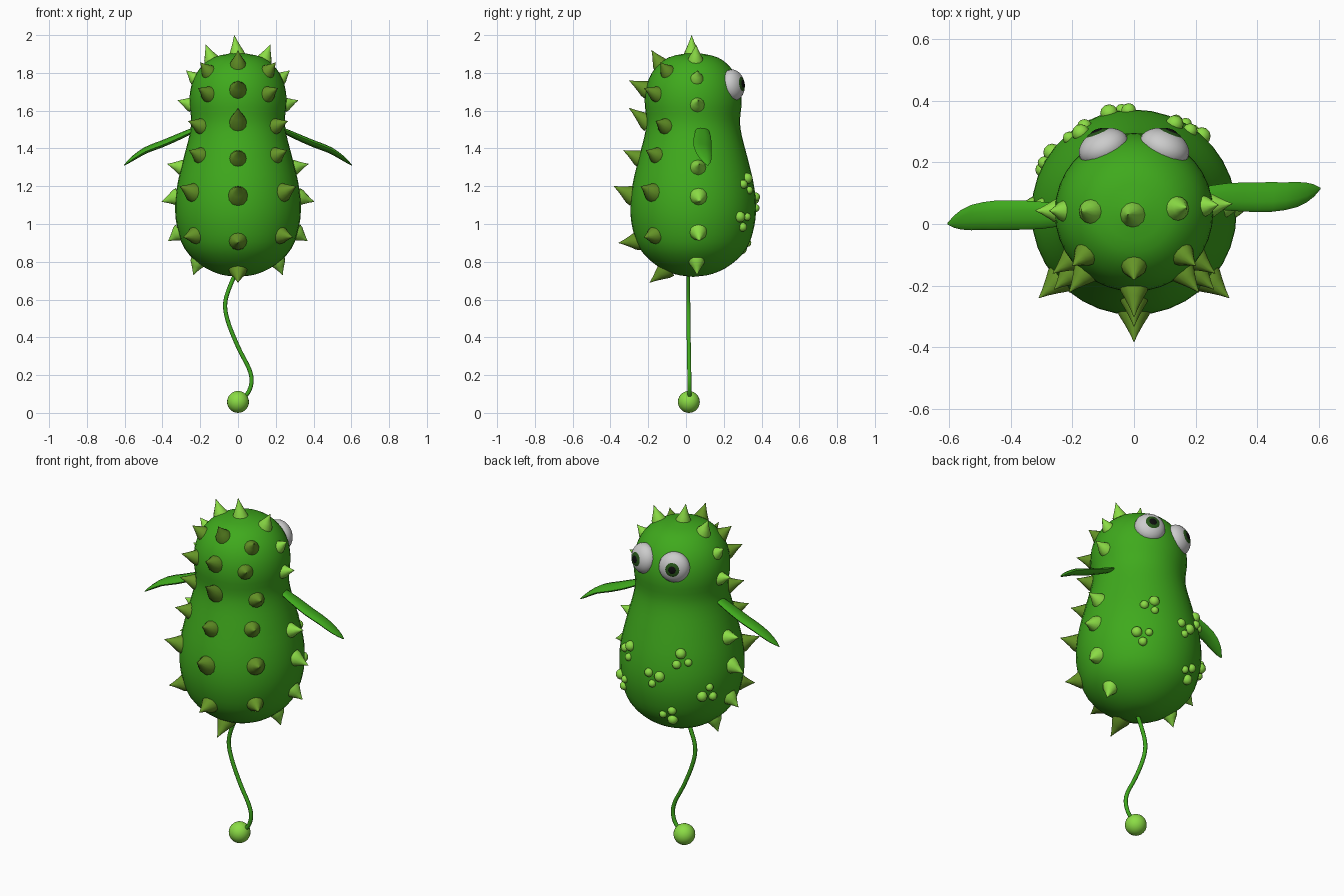
import bpy, bmesh, math
from mathutils import Vector, Matrix

if "Cube" in bpy.data.objects:
    bpy.data.objects.remove(bpy.data.objects["Cube"])

CY = 0.038  # body axis sits slightly off the origin in y


def material(name, rgb):
    m = bpy.data.materials.new(name)
    m.diffuse_color = (*rgb, 1)
    m.use_nodes = True
    m.node_tree.nodes["Principled BSDF"].inputs["Base Color"].default_value = m.diffuse_color
    return m


GREEN = material("green", (0.05, 0.40, 0.012))
LIME = material("lime", (0.26, 0.72, 0.06))
OLIVE = material("olive", (0.13, 0.30, 0.02))
WHITE = material("white", (0.75, 0.75, 0.75))
DARK = material("dark_green", (0.02, 0.09, 0.01))
BLACK = material("black", (0.004, 0.004, 0.004))


def finish(name, bm, mat, angle=50):
    bmesh.ops.recalc_face_normals(bm, faces=bm.faces)
    me = bpy.data.meshes.new(name)
    bm.to_mesh(me)
    bm.free()
    ob = bpy.data.objects.new(name, me)
    bpy.context.collection.objects.link(ob)
    me.materials.append(mat)
    bpy.ops.object.select_all(action='DESELECT')
    ob.select_set(True)
    bpy.context.view_layer.objects.active = ob
    bpy.ops.object.shade_smooth_by_angle(angle=math.radians(angle))
    return ob


def smooth_path(pts, steps):
    # Catmull-Rom through the given points
    pts = [Vector(p) for p in pts]
    ext = [2 * pts[0] - pts[1]] + pts + [2 * pts[-1] - pts[-2]]
    out = []
    for i in range(1, len(ext) - 2):
        a, b, c, d = ext[i - 1:i + 3]
        for s in range(steps):
            t = s / steps
            out.append(0.5 * (2 * b + (c - a) * t + (2 * a - 5 * b + 4 * c - d) * t * t
                              + (3 * b - a - 3 * c + d) * t ** 3))
    return out + [pts[-1]]


def loft(bm, stations, n):
    # stations: (centre, u axis, v axis); bridged ellipses with capped ends
    rings = [[bm.verts.new(Vector(c) + Vector(u) * math.cos(k * math.tau / n)
                           + Vector(v) * math.sin(k * math.tau / n)) for k in range(n)]
             for c, u, v in stations]
    for a, b in zip(rings, rings[1:]):
        for k in range(n):
            bm.faces.new((a[k], a[(k + 1) % n], b[(k + 1) % n], b[k]))
    bm.faces.new(rings[0])
    bm.faces.new(rings[-1])


def ball(bm, centre, scale, direction=(0, 0, 1), seg=16, rings=10):
    rot = Vector(direction).to_track_quat('Z', 'Y').to_matrix().to_4x4()
    m = Matrix.Translation(centre) @ rot @ Matrix.Diagonal((*scale, 1))
    bmesh.ops.create_uvsphere(bm, u_segments=seg, v_segments=rings, radius=1, matrix=m)


# Body: revolved pear-shaped profile (radius, height)
PROFILE = smooth_path([(0.001, 0.72, 0), (0.10, 0.735, 0), (0.20, 0.785, 0), (0.283, 0.87, 0),
                       (0.323, 0.985, 0), (0.333, 1.10, 0), (0.319, 1.22, 0), (0.288, 1.35, 0),
                       (0.257, 1.47, 0), (0.248, 1.55, 0), (0.257, 1.65, 0), (0.245, 1.74, 0),
                       (0.205, 1.82, 0), (0.13, 1.882, 0), (0.001, 1.91, 0)], 3)
bm = bmesh.new()
loft(bm, [((0, CY, p.y), (p.x, 0, 0), (0, p.x, 0)) for p in PROFILE], 36)
finish("body", bm, GREEN)


def on_body(deg, z, r=None):
    if r is None:
        for a, b in zip(PROFILE, PROFILE[1:]):
            if a.y <= z <= b.y:
                r = a.x + (b.x - a.x) * (z - a.y) / (b.y - a.y)
                break
    t = math.radians(deg)
    return Vector((r * math.cos(t), CY + r * math.sin(t), z))


# Spikes: slightly flared cones from the skin to a tip
def spike(bm, base, tip, rad):
    d = tip - base
    q = d.to_track_quat('Z', 'Y')
    u, v = q @ Vector((1, 0, 0)), q @ Vector((0, 1, 0))
    loft(bm, [(base + d * t, u * rad * s, v * rad * s)
              for t, s in ((-0.2, 1.05), (0.05, 0.95), (0.35, 0.62), (0.7, 0.27), (1, 0.02))], 12)


# rows: (base height, tip radius, tip height, spike radius)
BACK = [(1.85, 0.22, 1.92, 0.042), (1.715, 0.34, 1.76, 0.046), (1.545, 0.34, 1.615, 0.046),
        (1.35, 0.37, 1.39, 0.045), (1.155, 0.42, 1.20, 0.052), (0.91, 0.395, 0.90, 0.048),
        (0.755, 0.23, 0.69, 0.05)]
DIAGONAL = [(1.81, 0.265, 1.855, 0.04, -41), (1.69, 0.335, 1.72, 0.042, -51),
            (1.52, 0.33, 1.545, 0.044, -37), (1.365, 0.36, 1.39, 0.044, -44),
            (1.17, 0.415, 1.20, 0.05, -42), (0.94, 0.39, 0.93, 0.046, -42)]
SIDE = [(1.875, 0.172, 1.95, 0.04), (1.775, 0.275, 1.813, 0.034), (1.635, 0.32, 1.655, 0.038),
        (1.30, 0.375, 1.318, 0.042), (1.14, 0.405, 1.118, 0.045), (0.95, 0.37, 0.91, 0.045),
        (0.795, 0.237, 0.73, 0.042)]
bm = bmesh.new()
for zb, rt, zt, rad in BACK:
    spike(bm, on_body(-90, zb), on_body(-90, zt, rt), rad)
for zb, rt, zt, rad, a in DIAGONAL:
    for deg in (a, -180 - a):
        spike(bm, on_body(deg, zb), on_body(deg, zt, rt), rad)
finish("back_spikes", bm, OLIVE)
bm = bmesh.new()
for zb, rt, zt, rad in SIDE:
    for deg in (5, 179):
        spike(bm, on_body(deg, zb), on_body(deg, zt, rt), rad)
spike(bm, Vector((-0.005, 0.03, 1.90)), Vector((-0.02, 0.03, 2.0)), 0.042)
finish("side_spikes", bm, LIME)

# Wings: leaf-shaped, the second one turned half way round the axis
LEAF = smooth_path([(0.21, 0.087, 1.51), (0.30, 0.088, 1.468), (0.40, 0.087, 1.425),
                    (0.49, 0.09, 1.39), (0.56, 0.102, 1.345), (0.604, 0.115, 1.31)], 2)
WIDTH = [0.03, 0.038, 0.044, 0.047, 0.048, 0.048, 0.045, 0.041, 0.032, 0.02, 0.003]
for name, s in (("right_wing", 1), ("left_wing", -1)):
    bm = bmesh.new()
    loft(bm, [((s * p.x, 0.058 + s * (p.y - 0.058), p.z), (0, s * w, -0.15 * w),
               (0.12 * w * s, 0, 0.33 * w)) for p, w in zip(LEAF, WIDTH)], 10)
    finish(name, bm, GREEN)

# Eyes: flattened balls turned outward, with iris and pupil discs
for side, s in (("right", 1), ("left", -1)):
    c, d = Vector((s * 0.098, 0.247, 1.735)), Vector((s * 0.38, 0.92, 0.12)).normalized()
    for part, mat, push, size in (("eye", WHITE, 0, (0.084, 0.084, 0.06)),
                                  ("iris", DARK, 0.044, (0.045, 0.045, 0.018)),
                                  ("pupil", BLACK, 0.055, (0.024, 0.024, 0.010))):
        bm = bmesh.new()
        ball(bm, c + d * push, size, d, 24, 14)
        finish(side + "_" + part, bm, mat)

# Warts: clusters of three bumps on the belly (angle, height, twist)
bm = bmesh.new()
for deg, z, twist in ((125, 1.23, 100), (98, 1.12, 20), (62, 1.21, 60), (150, 1.03, 200),
                      (112, 0.90, 300), (54, 1.02, 150)):
    for k, r in enumerate((0.029, 0.024, 0.021)):
        t = math.radians(twist + 120 * k)
        p = on_body(deg + 6.5 * math.cos(t), z + 0.036 * math.sin(t))
        ball(bm, p, (r, r, r), seg=12, rings=8)
finish("belly_warts", bm, LIME)

# Tail: wavy tube ending in a ball
TAIL = smooth_path([(0.0, 0.012, 0.76), (-0.03, 0.012, 0.70), (-0.067, 0.012, 0.59),
                    (-0.055, 0.013, 0.49), (0.0, 0.015, 0.35), (0.058, 0.017, 0.235),
                    (0.072, 0.018, 0.17), (0.058, 0.019, 0.115), (0.03, 0.018, 0.08)], 4)
bm = bmesh.new()
stations = []
for i, p in enumerate(TAIL):
    tan = (TAIL[min(i + 1, len(TAIL) - 1)] - TAIL[max(i - 1, 0)]).normalized()
    v = Vector((0, 1, 0))
    stations.append((p, tan.cross(v).normalized() * 0.011, v * 0.011))
loft(bm, stations, 10)
finish("tail", bm, GREEN)
bm = bmesh.new()
ball(bm, (0, 0.015, 0.058), (0.058, 0.058, 0.058), seg=24, rings=14)
finish("tail_ball", bm, LIME)
